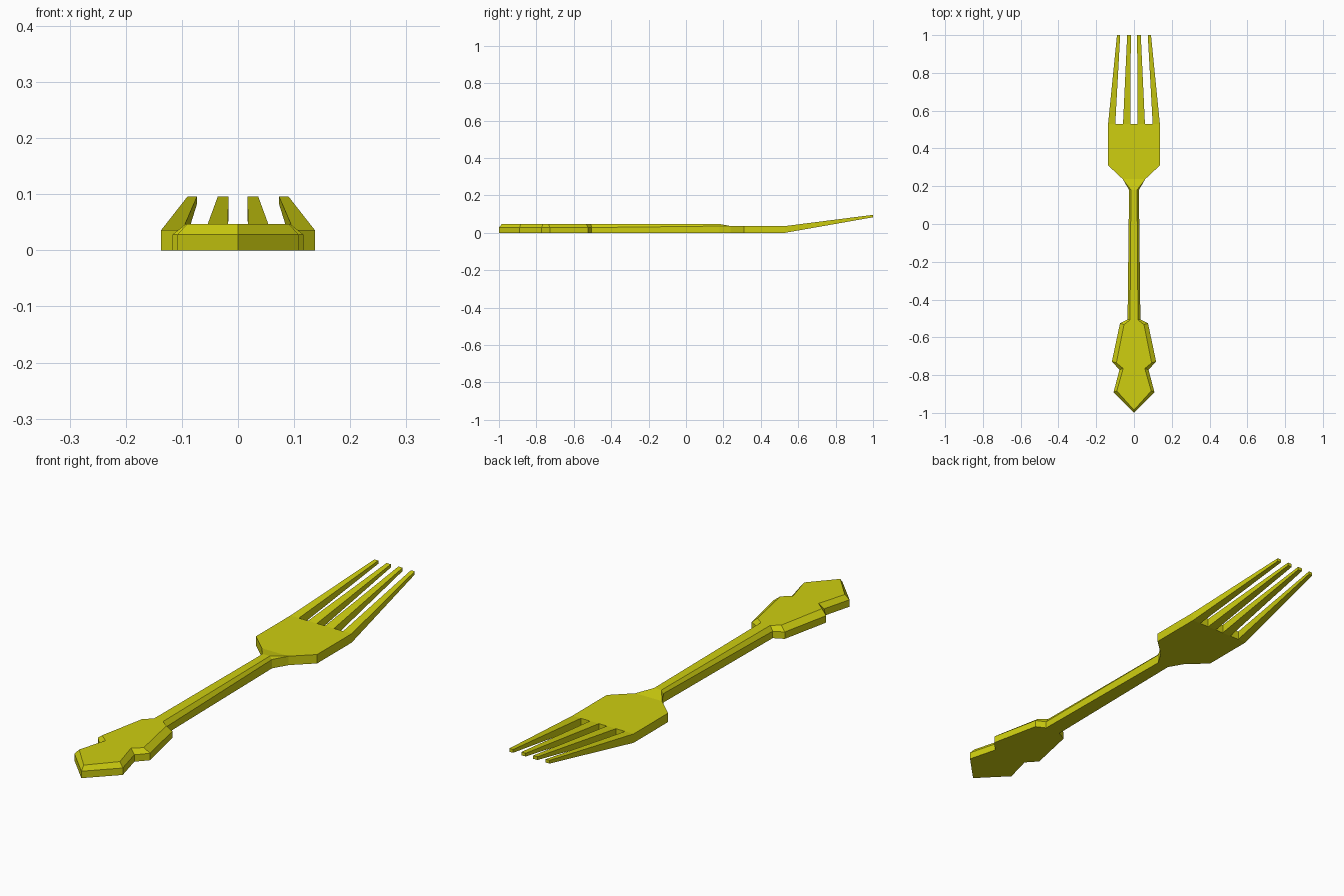
import bpy, bmesh

if "Cube" in bpy.data.objects:
    bpy.data.objects.remove(bpy.data.objects["Cube"])

gold = bpy.data.materials.new("yellow_gold")
gold.diffuse_color = (0.62, 0.62, 0.005, 1)
gold.use_nodes = True
gold.node_tree.nodes["Principled BSDF"].inputs["Base Color"].default_value = gold.diffuse_color


def loft(name, rings, cap_start=True, cap_end=True):
    """Skin a row of closed rings that share a point count."""
    bm = bmesh.new()
    rows = [[bm.verts.new(p) for p in ring] for ring in rings]
    n = len(rows[0])
    for a, b in zip(rows, rows[1:]):
        for i in range(n):
            j = (i + 1) % n
            bm.faces.new((a[i], a[j], b[j], b[i]))
    if cap_start:
        bm.faces.new(rows[0])
    if cap_end:
        bm.faces.new(rows[-1])
    bmesh.ops.remove_doubles(bm, verts=bm.verts[:], dist=1e-5)
    bmesh.ops.recalc_face_normals(bm, faces=bm.faces[:])
    mesh = bpy.data.meshes.new(name)
    bm.to_mesh(mesh)
    bm.free()
    mesh.materials.append(gold)
    obj = bpy.data.objects.new(name, mesh)
    bpy.context.collection.objects.link(obj)
    return obj


def bevelled(yo, wo, yt, wt, zs, zt):
    """Cross-section: outer wall up to zs, bevel in to the top face at zt."""
    return [(-wo, yo, 0), (-wo, yo, zs), (-wt, yt, zt),
            (wt, yt, zt), (wo, yo, zs), (wo, yo, 0)]


def box(x0, x1, y, z0, z1):
    return [(x0, y, z0), (x1, y, z0), (x1, y, z1), (x0, y, z1)]


# Ornamented handle: outer y, outer half-width, top y, top half-width, side z, top z
handle = [
    (-1.00, 0.0, -0.985, 0.0, 0.028, 0.047),
    (-0.89, 0.108, -0.884, 0.091, 0.028, 0.047),
    (-0.772, 0.077, -0.765, 0.057, 0.028, 0.047),
    (-0.728, 0.117, -0.735, 0.093, 0.028, 0.047),
    (-0.525, 0.074, -0.533, 0.053, 0.028, 0.047),
    (-0.505, 0.034, -0.508, 0.021, 0.028, 0.047),
    (0.18, 0.026, 0.18, 0.016, 0.036, 0.047),
    (0.238, 0.06, 0.238, 0.06, 0.036, 0.036),
]
loft("handle", [bevelled(*s) for s in handle], cap_end=False)

# Flat head
loft("head", [box(-w, w, y, 0, 0.036)
              for y, w in ((0.238, 0.06), (0.31, 0.137), (0.53, 0.137))],
     cap_start=False)

# Four tapering tines, mirrored in pairs: base x range, tip x range
for label, base, tip in (("outer", (0.099, 0.137), (0.073, 0.090)),
                         ("inner", (0.018, 0.058), (0.017, 0.036))):
    for side, s in (("left", -1), ("right", 1)):
        loft(f"{label}_tine_{side}",
             [box(s * base[0], s * base[1], 0.53, 0, 0.036),
              box(s * tip[0], s * tip[1], 1.0, 0.083, 0.096)],
             cap_start=False)
